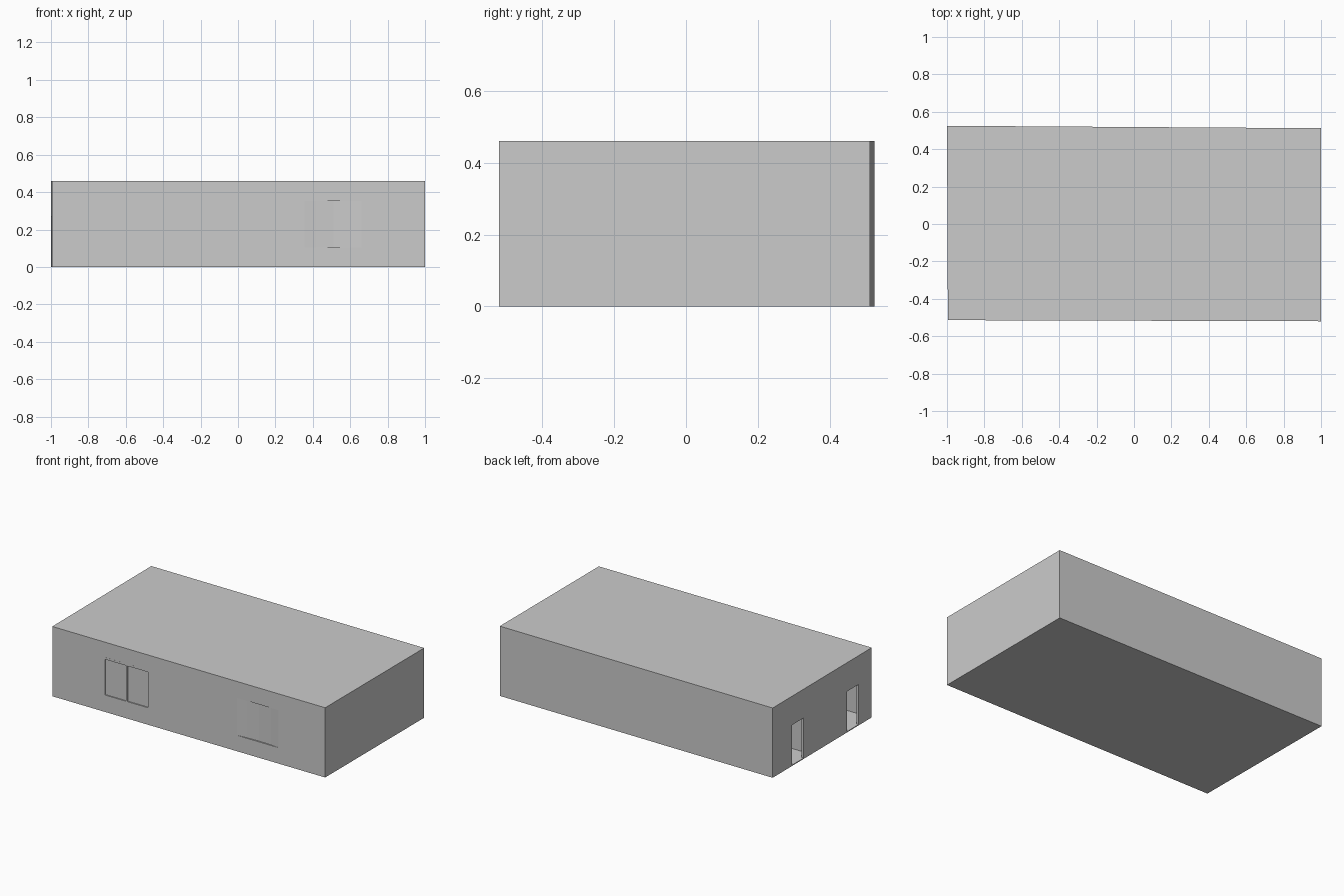
import bpy, bmesh

if "Cube" in bpy.data.objects:
    bpy.data.objects.remove(bpy.data.objects["Cube"])

FRAME_Y = -0.516


def prism(name, pts, z0, z1, helper=False):
    """Extrude a plan outline from z0 up to z1."""
    bm = bmesh.new()
    low = [bm.verts.new((x, y, z0)) for x, y in pts]
    face = bm.faces.new(low)
    top = bmesh.ops.extrude_face_region(bm, geom=[face])["geom"]
    for v in top:
        if isinstance(v, bmesh.types.BMVert):
            v.co.z = z1
    bmesh.ops.recalc_face_normals(bm, faces=bm.faces)
    mesh = bpy.data.meshes.new(name)
    bm.to_mesh(mesh)
    bm.free()
    ob = bpy.data.objects.new(name, mesh)
    bpy.context.collection.objects.link(ob)
    ob.hide_render = helper
    return ob


def box(name, x0, x1, y0, y1, z0, z1, helper=False):
    return prism(name, [(x0, y0), (x1, y0), (x1, y1), (x0, y1)], z0, z1, helper)


def cut(target, cutter):
    """Subtract a cutter, apply it and remove the helper."""
    mod = target.modifiers.new("cut", "BOOLEAN")
    mod.operation = "DIFFERENCE"
    mod.solver = "EXACT"
    mod.object = cutter
    bpy.context.view_layer.objects.active = target
    bpy.ops.object.modifier_apply(modifier=mod.name)
    bpy.data.objects.remove(cutter)


# Thin-walled, slightly skewed shell with floor and flat roof
shell = prism("building_shell", [(-0.995, -0.514), (1, -0.52), (1, 0.512), (-1, 0.525)], 0, 0.46)
cut(shell, prism("room_void", [(-0.98, -0.499), (0.985, -0.505), (0.985, 0.497), (-0.985, 0.51)],
                 0.006, 0.452, True))

# Two doorways in the left wall
for y0, y1 in [(0.2, 0.32), (-0.375, -0.257)]:
    cut(shell, box("doorway_cutter", -1.05, -0.95, y0, y1, 0.006, 0.27, True))

# Window opening and shallow concave niche in the front wall
cut(shell, box("window_cutter", -0.625, -0.275, -0.6, -0.45, 0.1, 0.36, True))
cut(shell, prism("niche_cutter", [(0.35, -0.53), (0.66, -0.53), (0.66, -0.519), (0.6, -0.513),
                                  (0.51, -0.509), (0.42, -0.513), (0.35, -0.5185)],
                 0.105, 0.352, True))

# Window frame with two lights, each with a recessed pane
frame = box("window_frame", -0.625, -0.275, FRAME_Y, -0.499, 0.1, 0.36)
for x0, x1 in [(-0.61, -0.455), (-0.445, -0.295)]:
    cut(frame, box("light_cutter", x0, x1, -0.6, -0.45, 0.112, 0.347, True))
    box("window_pane", x0, x1, -0.509, -0.505, 0.112, 0.347)

# Inner wall dividing the two rooms
box("partition_wall", -0.984, 0.985, 0.115, 0.13, 0.006, 0.452)
